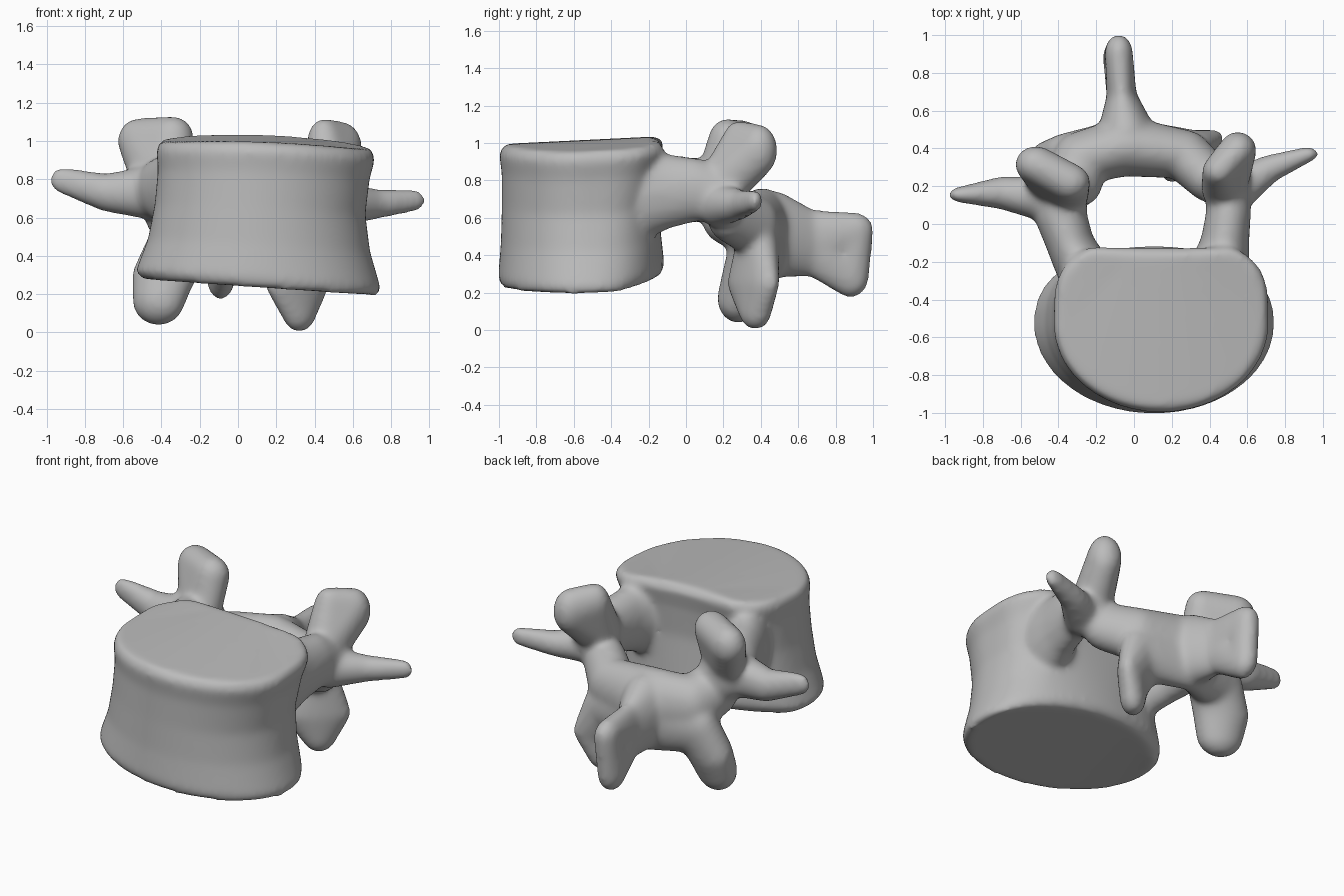
import bpy
import bmesh
import math
from mathutils import Matrix, Vector

default_cube = bpy.data.objects.get("Cube")
if default_cube:
    bpy.data.objects.remove(default_cube, do_unlink=True)

bone = bmesh.new()


def sphere_directions():
    """Evenly spread unit vectors, used as the skin of every ellipsoid."""
    ball = bmesh.new()
    bmesh.ops.create_icosphere(ball, subdivisions=3, radius=1)
    directions = [vert.co.copy() for vert in ball.verts]
    ball.free()
    return directions


DIRECTIONS = sphere_directions()


def ellipsoid(x, y, z, width, depth, height, yaw=0):
    """Points of an ellipsoid turned about the vertical axis."""
    turn = Matrix.Rotation(math.radians(yaw), 3, "Z")
    size = Vector((width, depth, height))
    return [Vector((x, y, z)) + turn @ (d * size) for d in DIRECTIONS]


def add_hull(points):
    """Wrap a convex skin around the points and add it to the bone."""
    part = bmesh.new()
    for point in points:
        part.verts.new(point)
    hull = bmesh.ops.convex_hull(part, input=list(part.verts))
    loose = {g for g in hull["geom_interior"] + hull["geom_unused"]
             if isinstance(g, bmesh.types.BMVert)}
    bmesh.ops.delete(part, geom=list(loose), context="VERTS")
    bmesh.ops.recalc_face_normals(part, faces=list(part.faces))
    mesh = bpy.data.meshes.new("hull_part")
    part.to_mesh(mesh)
    part.free()
    bone.from_mesh(mesh)
    bpy.data.meshes.remove(mesh)


def add_limb(*stations):
    """Join neighbouring ellipsoid stations into one limb."""
    for start, end in zip(stations, stations[1:]):
        add_hull(ellipsoid(*start) + ellipsoid(*end))


def add_plate(*stations):
    """Wrap several ellipsoid stations in a single convex plate."""
    add_hull([point for s in stations for point in ellipsoid(*s)])


def add_body(rings, middle=-.53, segments=72):
    """Loft the drum: round below, squarer and dented at the upper back."""
    loops = []
    for level, centre, radius, front, back in rings:
        loop = []
        for i in range(segments):
            angle = math.tau * i / segments
            c, s = math.cos(angle), math.sin(angle)
            x = centre + radius * c
            if s < 0:
                y = middle + (middle - front) * s
            else:
                y = middle + (back - middle) * s ** (.85 - .35 * level)
                y -= .08 * level * max(0, s - .75) / .25
            side = x - .15
            bottom = .23 - .07 * side + .25 * max(0, y + .38)
            top = 1.015 - .04 * side - .12 * side ** 2 + .05 * (y + .5)
            z = bottom + (top - bottom) * level
            loop.append(bone.verts.new((x, y, z)))
        loops.append(loop)
    faces = [bone.faces.new(loops[0][::-1]), bone.faces.new(loops[-1])]
    for low, high in zip(loops, loops[1:]):
        for i in range(segments):
            j = (i + 1) % segments
            faces.append(bone.faces.new((low[i], low[j], high[j], high[i])))
    bmesh.ops.triangulate(bone, faces=faces[:2])


# Drum-shaped body: level, centre, half width, front, back
add_body([
    (0, .12, .615, -.985, -.14),
    (.06, .105, .64, -1.005, -.11),
    (.3, .11, .58, -.99, -.11),
    (.55, .115, .55, -.985, -.11),
    (.8, .135, .553, -.985, -.08),
    (.94, .145, .572, -1, -.05),
    (1, .145, .55, -.97, -.08),
])

# Pedicles, flaring into the body
add_limb((-.27, -.23, .73, .15, .11, .25), (-.34, -.1, .74, .13, .1, .2),
         (-.39, .05, .75, .14, .12, .17), (-.4, .2, .73, .16, .12, .16))
add_limb((.45, -.23, .73, .16, .11, .25), (.48, -.1, .74, .13, .1, .2),
         (.5, .05, .75, .12, .12, .17), (.5, .2, .72, .12, .12, .15))

# Upper joint processes
add_plate((-.4, .18, .8, .17, .11, .15, -28),
          (-.52, .315, 1, .11, .1, .12), (-.34, .22, 1.02, .11, .1, .11))
add_plate((.48, .2, .79, .13, .12, .15, 45),
          (.45, .28, 1, .09, .085, .12), (.55, .39, .96, .1, .1, .14))

# Side processes
add_limb((-.47, .13, .73, .11, .12, .14), (-.69, .165, .73, .08, .09, .1),
         (-.92, .155, .795, .065, .042, .07))
add_limb((.53, .17, .67, .11, .12, .12), (.71, .29, .67, .08, .075, .08),
         (.92, .37, .69, .06, .04, .06))

# Rear plates of the arch
add_limb((-.33, .2, .62, .16, .12, .16), (-.28, .35, .56, .15, .14, .18),
         (-.05, .41, .54, .11, .16, .22))
add_limb((.42, .22, .62, .14, .11, .15), (.26, .37, .55, .15, .13, .17),
         (-.03, .41, .54, .11, .16, .22))

# Lower joint processes, spreading up into the arch
add_limb((-.415, .28, .165, .14, .11, .13, -20),
         (-.39, .32, .29, .17, .12, .14, -20),
         (-.31, .36, .45, .17, .12, .17, -15),
         (-.05, .46, .46, .1, .1, .2))
add_limb((.32, .37, .1, .1, .075, .1, 45),
         (.31, .36, .25, .2, .085, .12, 38),
         (.26, .38, .42, .17, .11, .16, 20),
         (-.03, .46, .46, .1, .1, .2))

# Rear spine, with a deep blade-like end
WAIST = (-.065, .67, .465, .08, .08, .18)
add_limb((-.04, .5, .51, .15, .09, .23), WAIST,
         (-.08, .905, .53, .075, .1, .1), (-.09, .88, .285, .075, .1, .115),
         WAIST)

# One skin: fuse all parts, then soften the joins
bmesh.ops.recalc_face_normals(bone, faces=list(bone.faces))
mesh = bpy.data.meshes.new("vertebra")
bone.to_mesh(mesh)
bone.free()
vertebra = bpy.data.objects.new("vertebra", mesh)
bpy.context.collection.objects.link(vertebra)

fuse = vertebra.modifiers.new("fuse_parts", "REMESH")
fuse.mode = "VOXEL"
fuse.voxel_size = .016
fuse.use_smooth_shade = True
soften = vertebra.modifiers.new("soften_joins", "SMOOTH")
soften.factor = .5
soften.iterations = 20

# Plain grey material
grey = bpy.data.materials.new("bone_grey")
grey.use_nodes = True
colour = (.5, .5, .5, 1)
grey.diffuse_color = colour
for node in grey.node_tree.nodes:
    if node.type == "BSDF_PRINCIPLED":
        node.inputs["Base Color"].default_value = colour
mesh.materials.append(grey)

bpy.ops.object.select_all(action="DESELECT")
vertebra.select_set(True)
bpy.context.view_layer.objects.active = vertebra
bpy.ops.object.shade_smooth()
